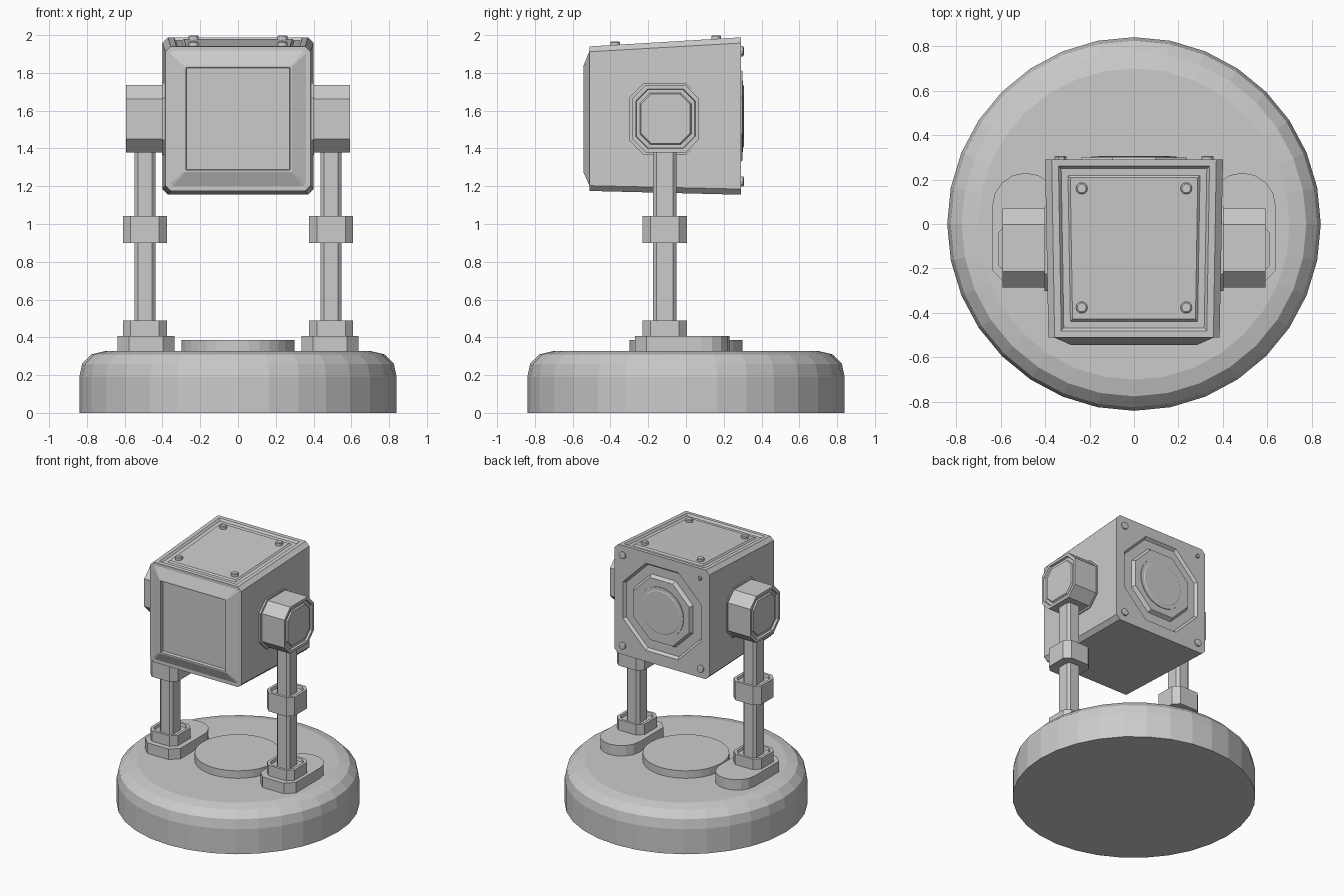
import bpy, bmesh
from math import sin, cos, pi
from mathutils import Matrix, Vector

if "Cube" in bpy.data.objects:
    bpy.data.objects.remove(bpy.data.objects["Cube"])


def loft(name, rings):
    """Skin equal-length rings of points and cap both ends."""
    bm = bmesh.new()
    loops = [[bm.verts.new(p) for p in r] for r in rings]
    for a, b in zip(loops, loops[1:]):
        n = len(a)
        for i in range(n):
            j = (i + 1) % n
            bm.faces.new((a[i], a[j], b[j], b[i]))
    bm.faces.new(loops[0])
    bm.faces.new(loops[-1])
    bmesh.ops.recalc_face_normals(bm, faces=bm.faces)
    me = bpy.data.meshes.new(name)
    bm.to_mesh(me)
    bm.free()
    ob = bpy.data.objects.new(name, me)
    bpy.context.collection.objects.link(ob)
    return ob


def oct_ring(axis, at, cu, cv, hu, hv, c):
    """Rectangle with cut corners, perpendicular to an axis."""
    pts = [(hu, c - hv), (hu, hv - c), (hu - c, hv), (c - hu, hv),
           (-hu, hv - c), (-hu, c - hv), (c - hu, -hv), (hu - c, -hv)]
    pts = [(cu + u, cv + v) for u, v in pts]
    if axis == 'X':
        return [(at, u, v) for u, v in pts]
    if axis == 'Y':
        return [(u, at, v) for u, v in pts]
    return [(u, v, at) for u, v in pts]


def turned(name, profile, n, centre=(0, 0, 0), axis='Z'):
    """Stack of circles given as (radius, height)."""
    rings = []
    for r, h in profile:
        ring = []
        for i in range(n):
            a = 2 * pi * i / n
            p = Vector((r * cos(a), r * sin(a), h))
            if axis == 'Y':
                p = Vector((p.x, p.z, p.y))
            ring.append(p + Vector(centre))
        rings.append(ring)
    return loft(name, rings)


# Round base and centre disc
turned("base", [(.84, 0), (.84, .19), (.825, .26), (.775, .31), (.70, .328)], 32)
turned("base_disc", [(.30, .31), (.30, .385)], 32)

# Head: recessed back, tapered body, sloping front frame, sunken screen
head_rings = [oct_ring('Y', y, 0, (z0 + z1) / 2, h, (z1 - z0) / 2, c)
              for y, h, z0, z1, c in [
                  (.298, .235, 1.335, 1.81, .14),
                  (.27, .25, 1.32, 1.825, .147),
                  (.27, .315, 1.255, 1.89, .185),
                  (.29, .33, 1.24, 1.905, .193),
                  (.29, .40, 1.155, 1.988, .03),
                  (-.51, .385, 1.175, 1.94, .028),
                  (-.51, .36, 1.20, 1.918, .015),
                  (-.543, .285, 1.275, 1.838, .004),
                  (-.543, .275, 1.285, 1.828, .002),
                  (-.518, .272, 1.288, 1.825, .002)]]
head = loft("head", head_rings)

# Grooved panel on the head's top face
bm = bmesh.new()
bm.from_mesh(head.data)
top = [max((f for f in bm.faces if f.normal.z > .9), key=lambda f: f.calc_area())]
for width, depth in [(.03, 0), (.012, -.014), (.03, 0), (.01, .01)]:
    bmesh.ops.inset_region(bm, faces=top, thickness=width, depth=depth,
                           use_even_offset=True)
bm.to_mesh(head.data)
bm.free()

# Back disc
turned("back_disc", [(.19, .28), (.19, .303), (.165, .303), (.16, .306)], 24,
       (0, 0, 1.57), 'Y')

# Bolts on top and back
for x in (-.235, .235):
    for y, z in ((.16, 1.978), (-.375, 1.945)):
        turned("top_bolt", [(.026, -.02), (.026, .016), (.02, .021)], 12, (x, y, z))
for x, z, r in ((-.325, 1.915, .014), (.33, 1.915, .027),
                (-.33, 1.225, .027), (.33, 1.225, .027)):
    turned("back_bolt", [(r, .28), (r, .302), (r * .75, .306)], 12, (x, 0, z), 'Y')

# Supports on both sides
for s, side in ((-1, "left"), (1, "right")):
    px, py = s * .493, -.112

    # Foot pad: cut corners in front, round at the back
    outline = [(-.15, -.21), (-.09, -.27), (.09, -.27), (.15, -.21)]
    outline += [(.15 * cos(pi * i / 8), .08 + .15 * sin(pi * i / 8)) for i in range(9)]
    loft(side + "_foot_pad", [[(s * .487 + x, y, z) for x, y in outline]
                              for z in (.31, .408)])

    # Post
    loft(side + "_post", [oct_ring('Z', z, px, py, .055, .062, .018)
                          for z in (.40, 1.42)])

    # Lower and middle collars with a sunken top
    for part, z0, z1 in (("lower", .40, .488), ("middle", .90, 1.043)):
        loft(f"{side}_{part}_collar", [
            oct_ring('Z', z, px, py, h, h, c) for h, z, c in
            [(.117, z0, .042), (.117, z1, .042), (.097, z1, .035),
             (.092, z1 - .02, .033)]])

    # Pivot hub with stepped end panel, and flange against the head
    loft(side + "_hub", [oct_ring('X', s * x, -.108, 1.557, h, h, c) for x, h, c in
                         [(.38, .178, .072), (.592, .178, .072), (.592, .158, .064),
                          (.577, .154, .062), (.577, .136, .055), (.587, .13, .053)]])
    loft(side + "_hub_flange", [oct_ring('X', s * x, -.112, 1.556, .19, .19, .078)
                                for x in (.375, .403)])
